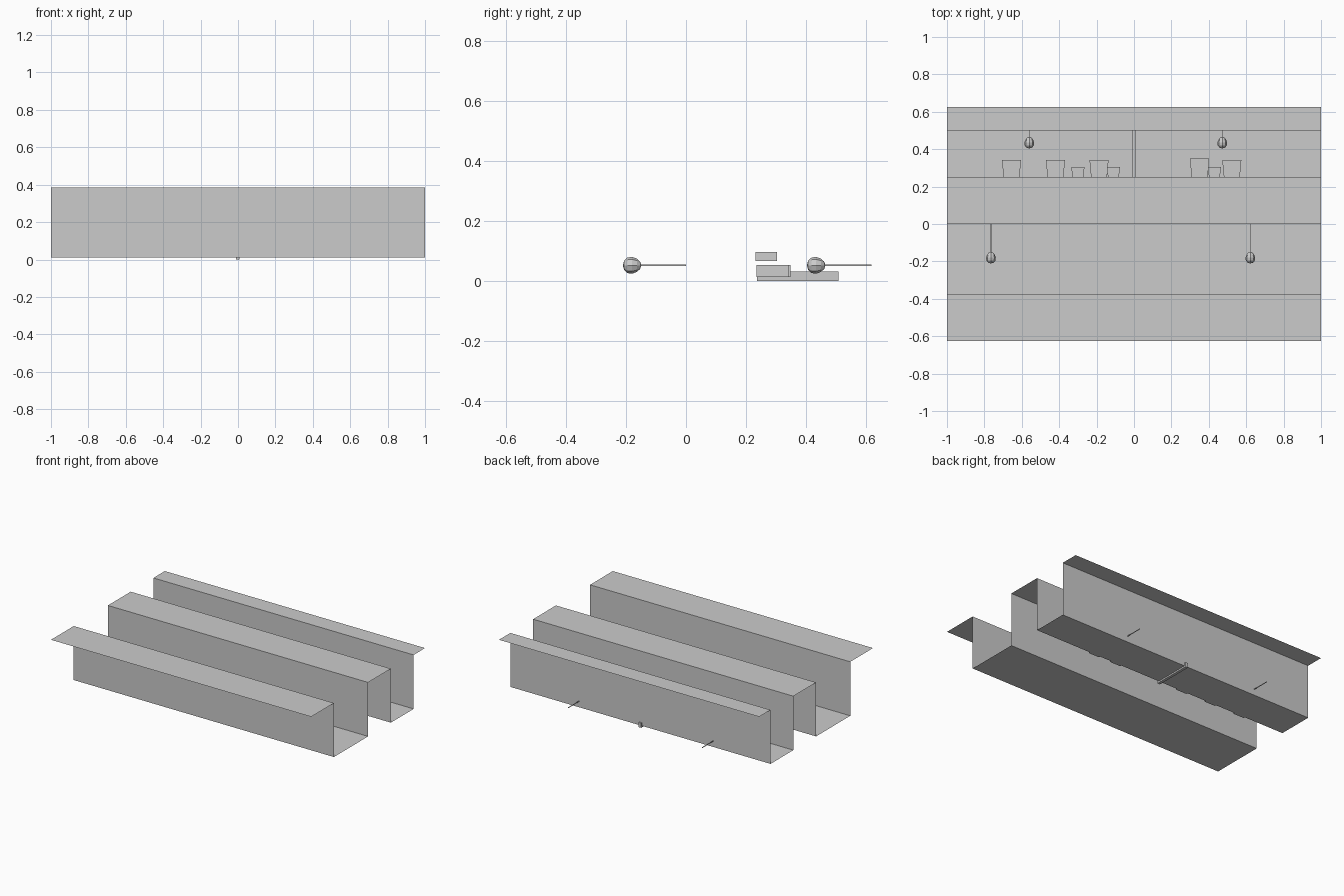
import bpy, bmesh
from mathutils import Matrix

cube = bpy.data.objects.get("Cube")
if cube:
    bpy.data.objects.remove(cube, do_unlink=True)

grey = bpy.data.materials.new("plain grey")
grey.use_nodes = True
grey.diffuse_color = (0.6, 0.6, 0.6, 1)
grey.node_tree.nodes["Principled BSDF"].inputs["Base Color"].default_value = (0.6, 0.6, 0.6, 1)


def add_object(name, bm):
    bmesh.ops.recalc_face_normals(bm, faces=bm.faces)
    mesh = bpy.data.meshes.new(name)
    bm.to_mesh(mesh)
    bm.free()
    mesh.materials.append(grey)
    obj = bpy.data.objects.new(name, mesh)
    bpy.context.collection.objects.link(obj)
    return obj


def block(name, x, y0, y1, z0, z1, width0, width1):
    """Block running along y, with its own width at each end."""
    bm = bmesh.new()
    bmesh.ops.create_cube(bm, size=1)
    for v in bm.verts:
        far = v.co.y > 0
        v.co.x = x + v.co.x * (width1 if far else width0)
        v.co.y = y1 if far else y0
        v.co.z = z1 if v.co.z > 0 else z0
    return add_object(name, bm)


# Folded sheet: a stepped profile swept along x
LOW, HIGH = 0.01, 0.385
profile = [(-0.625, HIGH), (-0.375, HIGH), (-0.375, LOW), (0, LOW), (0, HIGH),
           (0.25, HIGH), (0.25, LOW), (0.5, LOW), (0.5, HIGH), (0.625, HIGH)]
bm = bmesh.new()
rows = [[bm.verts.new((x, y, z)) for y, z in profile] for x in (-1, 1)]
for i in range(len(profile) - 1):
    bm.faces.new((rows[0][i], rows[1][i], rows[1][i + 1], rows[0][i + 1]))
sheet = add_object("folded_sheet", bm)
if sheet.data.polygons[0].normal.z < 0:
    sheet.data.flip_normals()

# Divider across the rear trough
block("divider", -0.002, 0.238, 0.51, 0, 0.032, 0.02, 0.02)

# Large and small tapered pots
for x in (-0.655, -0.42, -0.187, 0.35, 0.523):
    top = 0.35 if x == 0.35 else 0.343
    block("large_pot", x, 0.235, top, 0.013, 0.053, 0.082, 0.102)
for x in (-0.3, -0.11, 0.43):
    block("small_pot", x, 0.233, 0.304, 0.067, 0.097, 0.054, 0.07)

# Hanging bulbs, each with a thin cord
for x, y, cord_end in ((-0.56, 0.435, 0.62), (0.472, 0.435, 0.62),
                       (-0.765, -0.18, 0), (0.622, -0.18, 0)):
    bm = bmesh.new()
    bmesh.ops.create_uvsphere(bm, u_segments=8, v_segments=6, radius=1,
                              matrix=Matrix.Rotation(1.5708, 4, "X"))
    for v in bm.verts:
        taper = 1 - 0.15 * v.co.y
        v.co = (x + v.co.x * 0.026 * taper, y + v.co.y * 0.031, 0.052 + v.co.z * 0.028 * taper)
    add_object("bulb", bm)
    block("cord", x, y + 0.025, cord_end, 0.05, 0.054, 0.004, 0.004)
